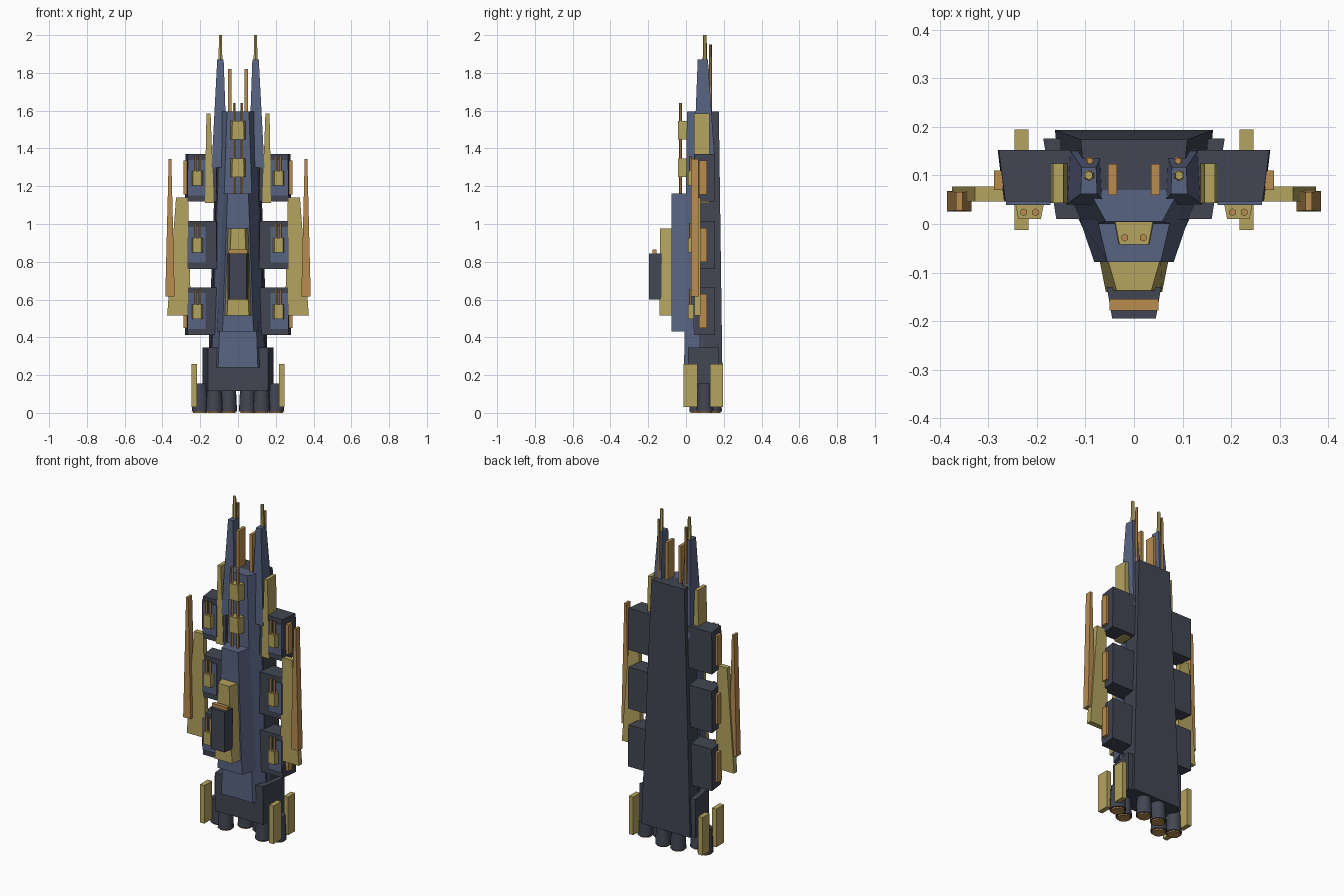
import bpy, bmesh, math

if "Cube" in bpy.data.objects:
    bpy.data.objects.remove(bpy.data.objects["Cube"])

def material(name, rgb):
    m = bpy.data.materials.new(name)
    m.diffuse_color = (*rgb, 1)
    m.use_nodes = True
    m.node_tree.nodes["Principled BSDF"].inputs["Base Color"].default_value = m.diffuse_color
    return m

BLUE = material("slate blue", (0.098, 0.127, 0.223))
DARK = material("dark grey", (0.054, 0.061, 0.084))
GOLD = material("pale gold", (0.456, 0.371, 0.114))
ORANGE = material("copper orange", (0.479, 0.262, 0.080))

def finish(name, bm, mat):
    bmesh.ops.recalc_face_normals(bm, faces=bm.faces)
    me = bpy.data.meshes.new(name)
    bm.to_mesh(me)
    bm.free()
    me.materials.append(mat)
    ob = bpy.data.objects.new(name, me)
    bpy.context.collection.objects.link(ob)
    return ob

def sides(mirror):
    return ((1, "_right"), (-1, "_left")) if mirror else ((1, ""),)

def loft(name, mat, z0, a, z1, b, mirror=False):
    """Four-sided block; each section is (centre x, front y, back y, front half width, back half width)."""
    for s, tag in sides(mirror):
        bm = bmesh.new()
        rings = []
        for z, (cx, yf, yb, wf, wb) in ((z0, a), (z1, b)):
            pts = ((cx - wf, yf), (cx + wf, yf), (cx + wb, yb), (cx - wb, yb))
            rings.append([bm.verts.new((s * x, y, z)) for x, y in pts])
        lo, hi = rings
        bm.faces.new(lo)
        bm.faces.new(hi)
        for i in range(4):
            j = (i + 1) % 4
            bm.faces.new((lo[i], lo[j], hi[j], hi[i]))
        finish(name + tag, bm, mat)

def box(name, mat, x0, x1, y0, y1, z0, z1, mirror=False):
    s = ((x0 + x1) / 2, y0, y1, (x1 - x0) / 2, (x1 - x0) / 2)
    loft(name, mat, z0, s, z1, s, mirror)

def rod(name, mat, x, y, z0, z1, r0, r1=None, n=6, mirror=True):
    for s, tag in sides(mirror):
        bm = bmesh.new()
        bmesh.ops.create_cone(bm, cap_ends=True, segments=n, radius1=r0,
                              radius2=r0 if r1 is None else r1, depth=z1 - z0)
        bmesh.ops.translate(bm, verts=bm.verts, vec=(s * x, y, (z0 + z1) / 2))
        ob = finish(name + tag, bm, mat)
        if n > 8:
            bpy.context.view_layer.objects.active = ob
            ob.select_set(True)
            bpy.ops.object.shade_smooth_by_angle()
            ob.select_set(False)

# Hull: dark back, blue sloped front, raised blue deck
loft("back_hull", DARK, 0.115, (0, 0.07, 0.194, 0.15, 0.163), 1.595, (0, 0.07, 0.174, 0.1, 0.11))
loft("front_hull", BLUE, 0.24, (0, -0.01, 0.09, 0.105, 0.15), 1.595, (0, 0.005, 0.072, 0.058, 0.095))
loft("raised_deck", BLUE, 0.43, (0, -0.078, 0.01, 0.082, 0.112), 1.162, (0, -0.078, 0.01, 0.055, 0.076))

# Bridge stack on the deck
loft("bridge_base", GOLD, 0.515, (0, -0.14, -0.07, 0.058, 0.072), 0.975, (0, -0.137, -0.07, 0.036, 0.055))
loft("bridge_block", DARK, 0.60, (0, -0.195, -0.13, 0.045, 0.056), 0.845, (0, -0.195, -0.13, 0.045, 0.056))
box("bridge_visor", ORANGE, -0.05, 0.05, -0.178, -0.155, 0.845, 0.866)

# Twin prow spires with antennas
loft("prow_spire", BLUE, 1.30, (0.098, 0.04, 0.155, 0.042, 0.036), 1.87, (0.093, 0.062, 0.116, 0.017, 0.015), True)
rod("prow_antenna", GOLD, 0.093, 0.10, 1.85, 2.0, 0.012, 0.009)
rod("rear_antenna", ORANGE, 0.091, 0.13, 1.58, 1.95, 0.009, 0.007)
box("prow_slab", ORANGE, 0.035, 0.054, 0.06, 0.124, 1.55, 1.82, True)
loft("upper_fin", GOLD, 1.11, (0.152, 0.043, 0.125, 0.024, 0.024), 1.585, (0.156, 0.043, 0.125, 0.011, 0.011), True)

# Centre-line turrets
for i, z in enumerate((1.25, 1.448)):
    loft(f"deck_turret_{i + 1}", GOLD, z, (0, -0.042, 0.01, 0.032, 0.042), z + 0.097, (0, -0.042, 0.01, 0.030, 0.040))
    rod(f"deck_barrel_{i + 1}", ORANGE, 0.019, -0.028, z - 0.09, z + 0.192, 0.008)

# Side pods, each with front plate, twin turret and outer stripe
for i, z in enumerate((0.54, 0.89, 1.245)):
    n = i + 1
    loft(f"side_pod_{n}", DARK, z - 0.127, (0.19, 0.046, 0.153, 0.078, 0.091),
         z + 0.125, (0.19, 0.046, 0.153, 0.075, 0.089), True)
    box(f"pod_plate_{n}", BLUE, 0.172, 0.264, 0.039, 0.047, z - 0.095, z + 0.095, True)
    loft(f"pod_turret_{n}", GOLD, z - 0.042, (0.215, 0.01, 0.045, 0.023, 0.03),
         z + 0.035, (0.215, 0.01, 0.045, 0.023, 0.03), True)
    for k, x in enumerate((0.203, 0.227)):
        rod(f"pod_barrel_{n}_{k + 1}", ORANGE, x, 0.024, z, z + 0.115, 0.008)
    box(f"pod_stripe_{n}", ORANGE, 0.27, 0.289, 0.07, 0.11, z - 0.09, z + 0.09, True)

# Side wings and lances
loft("side_wing", GOLD, 0.515, (0.312, 0.046, 0.077, 0.063, 0.063), 1.14, (0.296, 0.046, 0.077, 0.032, 0.032), True)
loft("wing_lance", ORANGE, 0.615, (0.36, 0.026, 0.068, 0.025, 0.025), 1.345, (0.36, 0.028, 0.066, 0.007, 0.007), True)

# Engine section with nozzles and tail fins
loft("engine_block", DARK, 0.115, (0, 0.01, 0.176, 0.16, 0.187), 0.345, (0, 0.01, 0.176, 0.16, 0.187))
for i, (x, y) in enumerate(((0.05, 0.145), (0.125, 0.062), (0.2, 0.1))):
    rod(f"engine_nozzle_{i + 1}", DARK, x, y, 0.008, 0.155, 0.045, 0.038, 16)
    rod(f"engine_glow_{i + 1}", ORANGE, x, y, 0.0, 0.01, 0.037, None, 16)
for name, y0, y1 in (("front_tail_fin", -0.012, 0.062), ("rear_tail_fin", 0.128, 0.195)):
    box(name, GOLD, 0.217, 0.246, y0, y1, 0.03, 0.26, True)
